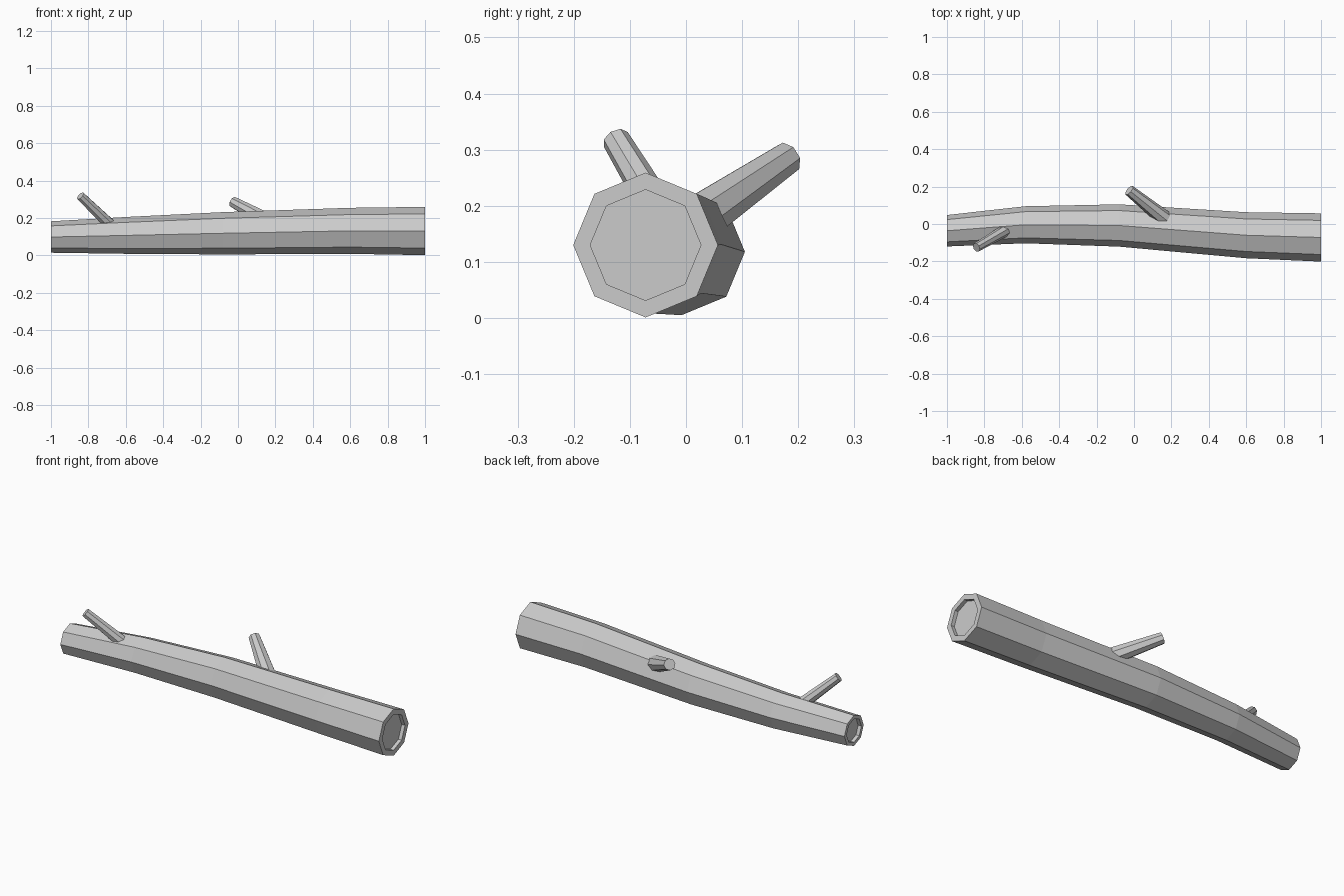
import bpy
import bmesh
from math import cos, sin, tau
from mathutils import Vector

cube = bpy.data.objects.get("Cube")
if cube:
    bpy.data.objects.remove(cube, do_unlink=True)

SIDES = 8

bark = bpy.data.materials.new("pale_grey_wood")
bark.use_nodes = True
colour = (0.6, 0.6, 0.6, 1)
bark.diffuse_color = colour
bark.node_tree.nodes["Principled BSDF"].inputs["Base Color"].default_value = colour


def loft(name, rings):
    """Skin a closed tube through rings of (centre, radius, normal)."""
    bm = bmesh.new()
    loops = []
    for centre, radius, normal in rings:
        side = Vector((0, 0, 1)).cross(normal).normalized()
        up = normal.cross(side).normalized()
        loops.append([bm.verts.new(centre + radius * (up * cos(tau * i / SIDES) + side * sin(tau * i / SIDES)))
                      for i in range(SIDES)])
    for a, b in zip(loops, loops[1:]):
        for i in range(SIDES):
            j = (i + 1) % SIDES
            bm.faces.new((a[i], a[j], b[j], b[i]))
    bm.faces.new(loops[0])
    bm.faces.new(loops[-1])
    bmesh.ops.recalc_face_normals(bm, faces=bm.faces)
    mesh = bpy.data.meshes.new(name)
    bm.to_mesh(mesh)
    bm.free()
    mesh.materials.append(bark)
    obj = bpy.data.objects.new(name, mesh)
    bpy.context.collection.objects.link(obj)
    return obj


# Trunk: gently bent and tapered, with a shallow recess in each sawn end
X = Vector((1, 0, 0))
RECESS, INNER = 0.02, 0.765
stations = [((-1, -0.036, 0.098), 0.084),
            ((-0.58, -0.004, 0.107), 0.099),
            ((-0.08, -0.008, 0.118), 0.113),
            ((0.6, -0.06, 0.131), 0.123),
            ((1, -0.072, 0.13), 0.129)]
rings = [(Vector(c), r, X) for c, r in stations]


def recess(ring, inward):
    centre, radius, normal = ring
    return [(centre + X * inward, radius * INNER, normal), (centre, radius * INNER, normal)]


loft("trunk", recess(rings[0], RECESS) + rings + recess(rings[-1], -RECESS)[::-1])


# Branch stubs: short tapered pegs rooted inside the trunk
def branch(name, root, tip, root_radius, tip_radius):
    root, tip = Vector(root), Vector(tip)
    axis = (tip - root).normalized()
    loft(name, [(root, root_radius, axis), (tip, tip_radius, axis)])


branch("front_branch", (-0.675, -0.027, 0.155), (-0.843, -0.125, 0.318), 0.033, 0.025)
branch("back_branch", (0.18, 0.015, 0.172), (-0.026, 0.18, 0.285), 0.045, 0.03)
